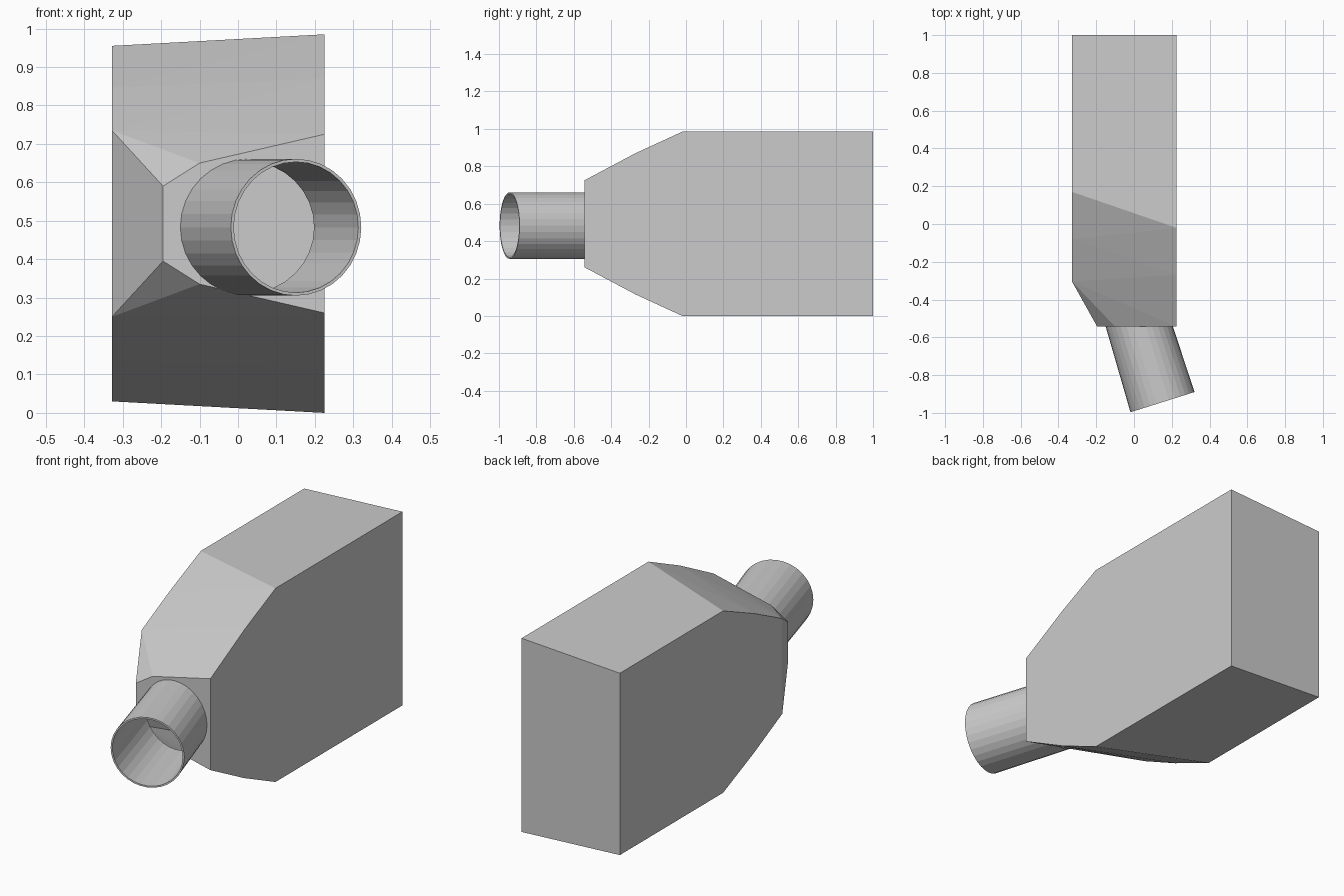
import bpy, bmesh, math
from mathutils import Vector

if "Cube" in bpy.data.objects:
    bpy.data.objects.remove(bpy.data.objects["Cube"])

MID_Z = 0.4925          # height of the housing's symmetry plane
FRONT_Y = -0.543        # flat front of the housing
SIDES = 32
PIPE_BACK = Vector((0.028, FRONT_Y, 0.483))
PIPE_FRONT = Vector((0.151, -0.943, 0.483))
R_OUT, R_IN = 0.178, 0.170


def ring(bm, centre, radius, yaw):
    """Circle of vertices facing -y, turned about z by yaw."""
    verts = []
    for i in range(SIDES):
        a = 2 * math.pi * i / SIDES
        u = radius * math.cos(a)
        offset = Vector((u * math.cos(yaw), u * math.sin(yaw), radius * math.sin(a)))
        verts.append(bm.verts.new(centre + offset))
    return verts


def finish(bm, name):
    bmesh.ops.recalc_face_normals(bm, faces=bm.faces[:])
    mesh = bpy.data.meshes.new(name)
    bm.to_mesh(mesh)
    bm.free()
    obj = bpy.data.objects.new(name, mesh)
    bpy.context.collection.objects.link(obj)
    return obj


# Housing: hull of the upper corner points and their mirror images
upper = [
    (0.225, 1.0, 0.985), (0.225, -0.02, 0.985), (0.225, -0.27, 0.87), (0.225, FRONT_Y, 0.725),
    (-0.328, 1.0, 0.955), (-0.328, 0.17, 0.955), (-0.328, -0.08, 0.846), (-0.328, -0.305, 0.735),
    (-0.10, FRONT_Y, 0.65), (-0.195, FRONT_Y, 0.59),
]
bm = bmesh.new()
for x, y, z in upper:
    bm.verts.new((x, y, z))
    bm.verts.new((x, y, 2 * MID_Z - z))
bmesh.ops.convex_hull(bm, input=bm.verts[:])
bmesh.ops.dissolve_limit(bm, angle_limit=math.radians(0.5),
                         verts=bm.verts[:], edges=bm.edges[:])
bm.normal_update()

# Round opening in the flat front, where the pipe joins
front = [f for f in bm.faces if all(abs(v.co.y - FRONT_Y) < 1e-4 for v in f.verts)]
bmesh.ops.delete(bm, geom=front, context='FACES')
border = [e for e in bm.edges if e.is_boundary]
hole = ring(bm, PIPE_BACK, R_IN, 0)
border += [bm.edges.new((hole[i], hole[(i + 1) % SIDES])) for i in range(SIDES)]
bmesh.ops.triangle_fill(bm, edges=border, use_beauty=True, normal=(0, -1, 0))
finish(bm, "housing")

# Angled pipe: thin-walled tube lofted from the housing front to a tilted rim
bm = bmesh.new()
yaw = math.radians(17.5)
loops = [ring(bm, PIPE_BACK, R_OUT, 0), ring(bm, PIPE_FRONT, R_OUT, yaw),
         ring(bm, PIPE_FRONT, R_IN, yaw), ring(bm, PIPE_BACK, R_IN, 0)]
for k in range(4):
    a, b = loops[k], loops[(k + 1) % 4]
    for i in range(SIDES):
        j = (i + 1) % SIDES
        bm.faces.new((a[i], a[j], b[j], b[i]))
finish(bm, "inlet_pipe")
